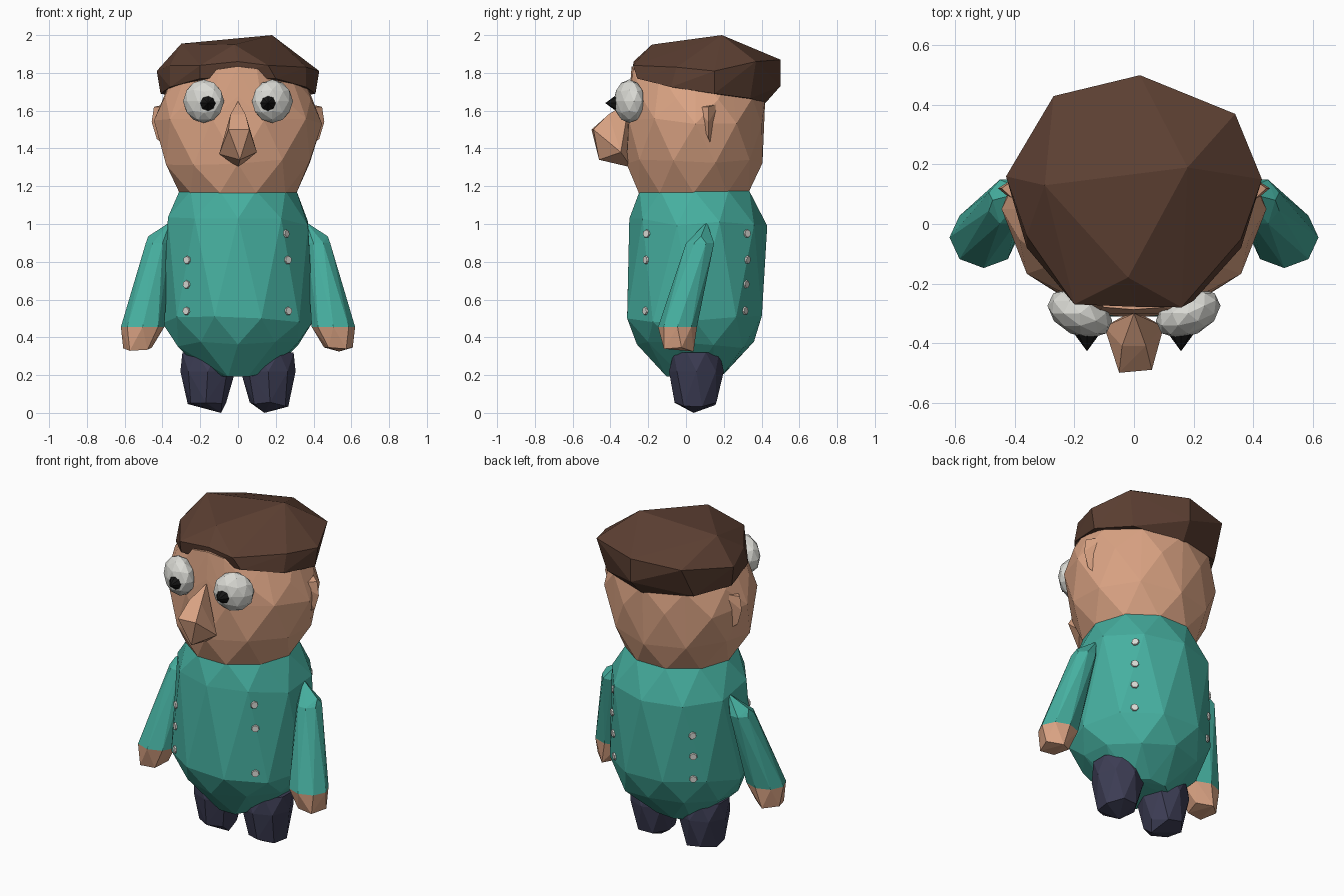
import bpy, bmesh, math, random
from mathutils import Vector, Matrix
from mathutils.bvhtree import BVHTree

if "Cube" in bpy.data.objects:
    bpy.data.objects.remove(bpy.data.objects["Cube"])

random.seed(4)


def material(name, rgb):
    m = bpy.data.materials.new(name)
    m.diffuse_color = (*rgb, 1)
    m.use_nodes = True
    m.node_tree.nodes["Principled BSDF"].inputs["Base Color"].default_value = m.diffuse_color
    return m


SKIN = material("skin", (0.71, 0.37, 0.23))
HAIR = material("brown_hair", (0.107, 0.050, 0.032))
TEAL = material("teal_shirt", (0.061, 0.43, 0.35))
NAVY = material("navy_trousers", (0.046, 0.047, 0.090))
WHITE = material("off_white", (0.70, 0.70, 0.66))
BLACK = material("black", (0.008, 0.008, 0.008))


def finish(name, bm, mat):
    bmesh.ops.recalc_face_normals(bm, faces=bm.faces[:])
    me = bpy.data.meshes.new(name)
    bm.to_mesh(me)
    bm.free()
    me.materials.append(mat)
    ob = bpy.data.objects.new(name, me)
    bpy.context.collection.objects.link(ob)
    return ob


def hull(name, points, mat):
    """Faceted solid wrapped round a few points."""
    bm = bmesh.new()
    for p in points:
        bm.verts.new(p)
    bmesh.ops.convex_hull(bm, input=bm.verts[:])
    bmesh.ops.delete(bm, geom=[v for v in bm.verts if not v.link_faces], context='VERTS')
    return finish(name, bm, mat)


def ring(z, cx, cy, rx, ry, n=10, turn=0.0, jitter=0.0):
    """Points of one level ellipse; turn is in steps of the ring."""
    pts = []
    for i in range(n):
        a = 2 * math.pi * (i + turn) / n
        j = random.uniform(-jitter, jitter)
        pts.append((cx + rx * math.cos(a), cy + ry * math.sin(a), z + j))
    return pts


def mirror(points, s):
    return [(s * x, y, z) for x, y, z in points]


def both(points):
    return points + [(-x, y, z) for x, y, z in points if x]


# torso: rings turned against each other give the triangular facets
torso = []
for i, (z, cy, rx, ry, jit) in enumerate([
        (1.175, 0.045, 0.31, 0.305, 0.0), (1.01, 0.065, 0.39, 0.365, 0.03),
        (0.50, 0.045, 0.40, 0.375, 0.03), (0.36, 0.05, 0.335, 0.31, 0.02),
        (0.21, 0.05, 0.17, 0.16, 0.02)]):
    torso += ring(z, 0, cy, rx, ry, 10, 0.5 * (i % 2), jit)
body = hull("shirt_body", torso, TEAL)

# head with a wide cheek line
head = []
for i, (z, cy, rx, ry, jit) in enumerate([
        (1.165, 0.04, 0.31, 0.305, 0.0), (1.33, 0.045, 0.40, 0.36, 0.02),
        (1.54, 0.05, 0.445, 0.37, 0.02), (1.67, 0.06, 0.405, 0.36, 0.01),
        (1.80, 0.05, 0.34, 0.32, 0.0)]):
    head += ring(z, 0, cy, rx, ry, 10, 0.5 * (i % 2), jit)
head += [(0, -0.288, 1.835), (0.1, -0.28, 1.82), (-0.1, -0.28, 1.82)]
hull("head", head, SKIN)

# ears: low ridges on the sides of the head
for s, side in ((-1, "left"), (1, "right")):
    hull(side + "_ear", mirror([
        (0.36, 0.04, 1.62), (0.36, 0.18, 1.64), (0.36, 0.14, 1.40),
        (0.445, 0.12, 1.62), (0.457, 0.12, 1.54), (0.43, 0.12, 1.45)], s), SKIN)

# nose: wedge with a blunt tip
hull("nose", [(0, -0.30, 1.65), (-0.05, -0.50, 1.50), (0.06, -0.49, 1.50),
              (0.01, -0.46, 1.34), (-0.10, -0.345, 1.37), (0.10, -0.345, 1.38),
              (0, -0.29, 1.30), (-0.04, -0.41, 1.58), (0.04, -0.41, 1.58)], SKIN)

# cap of hair: tilted lower edge, wide crown, sloping top
hair = both([(0, -0.278, 1.86), (0.20, -0.258, 1.77), (0.36, -0.08, 1.725),
             (0.41, 0.15, 1.69), (0.29, 0.34, 1.665), (0, 0.42, 1.64)])
hair += [(-0.43, 0.16, 1.81), (-0.27, 0.43, 1.85), (0.02, 0.50, 1.87),
         (0.02, 0.50, 1.73), (0.34, 0.37, 1.86), (0.43, 0.15, 1.81),
         (0.16, -0.28, 1.84), (-0.20, -0.27, 1.84), (0.36, -0.05, 1.83),
         (-0.36, -0.04, 1.84), (0.18, 0.19, 2.0), (-0.02, -0.18, 1.95),
         (-0.30, 0.13, 1.955)]
hull("hair", hair, HAIR)

for s, side in ((-1, "left"), (1, "right")):
    # eye: faceted ball turned outwards
    bm = bmesh.new()
    bmesh.ops.create_icosphere(
        bm, subdivisions=2, radius=1,
        matrix=Matrix.Translation((s * 0.182, -0.30, 1.65))
        @ Matrix.Rotation(s * math.radians(25), 4, 'Z')
        @ Matrix.Diagonal((0.115, 0.075, 0.115, 1)))
    finish(side + "_eye", bm, WHITE)
    # pupil: pointed cone on the eye
    bm = bmesh.new()
    bmesh.ops.create_cone(
        bm, cap_ends=True, segments=8, radius1=0.055, radius2=0, depth=0.075,
        matrix=Matrix.Translation((s * 0.158, -0.39, 1.64))
        @ Matrix.Rotation(math.radians(90), 4, 'X'))
    finish(side + "_pupil", bm, BLACK)

    # sleeve and hand share the cuff ring
    cuff = ring(0.455, 0.505, -0.045, 0.115, 0.103, 8)
    shoulder = ring(0.90, 0.425, 0.075, 0.068, 0.08, 8, 0.5)
    hull(side + "_sleeve", mirror(
        cuff + shoulder + [(0.36, 0.11, 1.01), (0.475, 0.08, 0.935)], s), TEAL)
    hull(side + "_hand", mirror(
        cuff + ring(0.335, 0.53, -0.045, 0.08, 0.085, 5, 0.2, 0.012), s), SKIN)

    # short trouser leg
    hull(side + "_leg", mirror(
        ring(0.32, 0.165, 0.055, 0.14, 0.13, 8, 0.5)
        + ring(0.22, 0.16, 0.055, 0.145, 0.145, 8)
        + ring(0.045, 0.165, 0.055, 0.105, 0.115, 7, 0.3, 0.015)
        + [(0.09 if s < 0 else 0.14, 0.04, 0.0)], s), NAVY)

# buttons: thin plates laid on the shirt, in four columns
tree = BVHTree.FromObject(body, bpy.context.evaluated_depsgraph_get())
columns = {"front_right": (0.27, -0.22, (0.95, 0.81, 0.54)),
           "front_left": (-0.28, -0.22, (0.81, 0.68, 0.54)),
           "back_right": (0.27, 0.33, (0.95, 0.81, 0.68, 0.54)),
           "back_left": (-0.28, 0.33, (0.81, 0.68, 0.54))}
for name, (x, y, heights) in columns.items():
    bm = bmesh.new()
    for z in heights:
        spot, normal, _, _ = tree.find_nearest(Vector((x, y, z)))
        bmesh.ops.create_cone(
            bm, cap_ends=True, segments=7, radius1=0.023, radius2=0.02, depth=0.009,
            matrix=Matrix.Translation(spot + normal * 0.004)
            @ normal.to_track_quat('Z', 'Y').to_matrix().to_4x4())
    finish(name + "_buttons", bm, WHITE)
